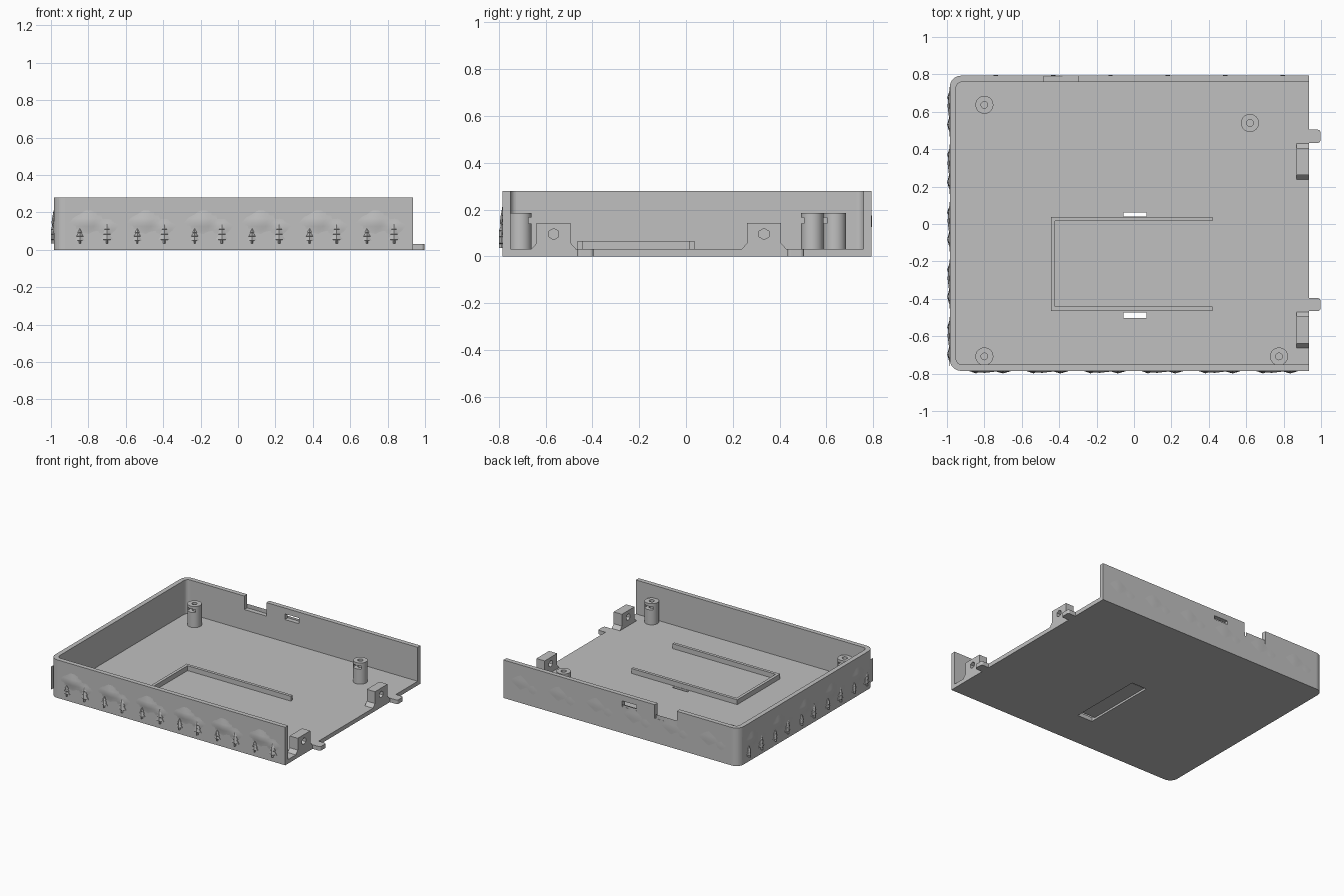
import bpy, bmesh, math

cube = bpy.data.objects.get("Cube")
if cube:
    bpy.data.objects.remove(cube, do_unlink=True)

grey = bpy.data.materials.new("plain_grey")
grey.use_nodes = True
grey.diffuse_color = (0.53, 0.53, 0.53, 1)
grey.node_tree.nodes["Principled BSDF"].inputs["Base Color"].default_value = (0.53, 0.53, 0.53, 1)

L, R, F, B, H = -0.985, 0.935, -0.785, 0.793, 0.28   # case limits
WALL, FLOOR = 0.034, 0.03


def add(name, bm):
    bmesh.ops.recalc_face_normals(bm, faces=bm.faces)
    me = bpy.data.meshes.new(name)
    bm.to_mesh(me)
    bm.free()
    me.materials.append(grey)
    ob = bpy.data.objects.new(name, me)
    bpy.context.scene.collection.objects.link(ob)
    return ob


def prism(name, pts, lo, hi, axis="z"):
    """Extrude a 2D outline: (x, y) along z, or (y, z) along x."""
    bm = bmesh.new()
    place = (lambda p, t: (p[0], p[1], t)) if axis == "z" else (lambda p, t: (t, p[0], p[1]))
    low = [bm.verts.new(place(p, lo)) for p in pts]
    high = [bm.verts.new(place(p, hi)) for p in pts]
    bm.faces.new(low)
    bm.faces.new(high)
    for i in range(len(pts)):
        j = (i + 1) % len(pts)
        bm.faces.new((low[i], low[j], high[j], high[i]))
    return add(name, bm)


def box(name, x0, x1, y0, y1, z0, z1):
    return prism(name, [(x0, y0), (x1, y0), (x1, y1), (x0, y1)], z0, z1)


def circle(cx, cy, r, n):
    return [(cx + r * math.cos(math.tau * i / n + math.pi / 2),
             cy + r * math.sin(math.tau * i / n + math.pi / 2)) for i in range(n)]


def rounded(x0, x1, y0, y1, r, side):
    """Rectangle whose two corners on one x side are rounded."""
    n = 8
    arc = [math.pi / 2 * i / n for i in range(n + 1)]
    xr, xs = (x0, x1) if side < 0 else (x1, x0)
    top = [(xr - side * r + side * r * math.sin(a), y1 - r + r * math.cos(a)) for a in arc]
    bot = [(x, y0 + y1 - y) for x, y in reversed(top)]
    return [(xs, y1)] + top + bot + [(xs, y0)]


def cut(ob, cutters):
    for c in cutters:
        c.hide_render = True
        m = ob.modifiers.new("cut", "BOOLEAN")
        m.operation, m.solver, m.object = "DIFFERENCE", "EXACT", c
    dg = bpy.context.evaluated_depsgraph_get()
    me = bpy.data.meshes.new_from_object(ob.evaluated_get(dg))
    ob.modifiers.clear()
    ob.data = me
    for c in cutters:
        bpy.data.objects.remove(c, do_unlink=True)


# Tray, open at the right end, with port openings and strap slots
case = prism("case_shell", rounded(L, R, F, B, 0.06, -1), 0, H)
cut(case, [
    prism("inside", rounded(L + WALL, R + 0.2, F + WALL, B - WALL, 0.03, -1), FLOOR, H + 0.1),
    box("wall_notch", -0.48, -0.30, B - 0.08, B + 0.1, 0.18, H + 0.1),
    box("wall_slot", -0.15, -0.035, B - 0.08, B + 0.1, 0.195, 0.237),
    box("strap_channel", -0.055, 0.068, -0.503, 0.062, -0.1, 0.015),
    box("strap_slot_back", -0.055, 0.068, 0.040, 0.062, -0.1, 0.1),
    box("strap_slot_front", -0.055, 0.068, -0.503, -0.474, -0.1, 0.1)])

# U-shaped rib on the floor
fx0, fx1, fy0, fy1, ft = -0.444, 0.42, -0.464, 0.037, 0.022
prism("floor_rib", [(fx0, fy0), (fx1, fy0), (fx1, fy0 + ft), (fx0 + ft, fy0 + ft),
                    (fx0 + ft, fy1 - ft), (fx1, fy1 - ft), (fx1, fy1), (fx0, fy1)],
      FLOOR - 0.002, 0.066)

# Screw posts with a nut slot facing the middle
for i, (x, y) in enumerate([(-0.8, 0.637), (0.62, 0.54), (-0.8, -0.708), (0.775, -0.708)]):
    post = prism(f"screw_post_{i + 1}", circle(x, y, 0.048, 32), FLOOR - 0.002, 0.186)
    s = -1 if y > 0 else 1
    ya, yb = sorted((y - s * 0.033, y + s * 0.1))
    cut(post, [prism("screw_hole", circle(x, y, 0.018, 20), FLOOR + 0.002, 0.3),
               box("nut_slot", x - 0.033, x + 0.033, ya, yb, 0.14, 0.165)])
    post.select_set(True)
    bpy.context.view_layer.objects.active = post
    bpy.ops.object.shade_smooth_by_angle(angle=math.radians(30))
    post.select_set(False)

# Drilled end brackets and snap tabs
for i, y in enumerate((-0.566, 0.334)):
    a, b, z = 0.073, 0.097, FLOOR - 0.001
    bracket = prism(f"end_bracket_{i + 1}",
                    [(y - b, z), (y + b, z), (y + a, 0.056), (y + a, 0.143),
                     (y - a, 0.143), (y - a, 0.056)], 0.868, R, "x")
    cut(bracket, [prism("bracket_hole", circle(y, 0.095, 0.024, 6), 0.8, 1, "x")])
    prism(f"snap_tab_{i + 1}", rounded(R - 0.01, 0.997, y + 0.1, y + 0.17, 0.015, 1), 0, FLOOR)


# Wall reliefs: place(u, z, d) maps along-wall, height and outward depth to space
def front(u, z, d):
    return (u, F - d, z)


def left(u, z, d):
    return (L - d, -u, z)


def back(u, z, d):
    return (-u, B + d, z)


def hill(name, place, centre, depth):
    """Soft ridge with a main summit and a lower shoulder."""
    bm = bmesh.new()
    n, m = 12, 8
    rows = []
    for j in range(m + 1):
        z = 0.04 + 0.17 * j / m
        row = []
        for i in range(n + 1):
            u = -0.15 + 0.3 * i / n
            main = 1 - abs(u + 0.03) / 0.11 - abs(z - 0.15) / 0.075
            side = 0.7 - abs(u - 0.07) / 0.11 - abs(z - 0.12) / 0.08
            h = max(0, main, side)
            row.append(bm.verts.new(place(centre + u, z, depth * h - 0.001)))
        rows.append(row)
    for j in range(m):
        for i in range(n):
            bm.faces.new((rows[j][i], rows[j][i + 1], rows[j + 1][i + 1], rows[j + 1][i]))
    ob = add(name, bm)
    ob.data.shade_smooth()


def tree(name, place, u, s):
    """Fir with a trunk and three tapering tiers."""
    half = [(0.2, 0), (0.2, 0.16), (1, 0.2), (0.45, 0.45), (0.75, 0.47), (0.3, 0.7), (0.5, 0.72)]
    half = [(u + 0.032 * s * w, 0.035 + 0.105 * s * t) for w, t in half]
    pts = half + [(u, 0.035 + 0.105 * s)] + [(2 * u - a, z) for a, z in reversed(half)]
    bm = bmesh.new()
    base = [bm.verts.new(place(a, z, -0.002)) for a, z in pts]
    rim = [bm.verts.new(place(a, z, 0.005)) for a, z in pts]
    spine = [bm.verts.new(place(u, z, 0.014)) for a, z in half]
    k, tip = len(half), rim[len(half)]
    for i in range(len(pts)):
        j = (i + 1) % len(pts)
        bm.faces.new((base[i], base[j], rim[j], rim[i]))
    for i in range(k - 1):
        bm.faces.new((rim[i], rim[i + 1], spine[i + 1], spine[i]))
        bm.faces.new((rim[-1 - i], rim[-2 - i], spine[i + 1], spine[i]))
    bm.faces.new((rim[k - 1], tip, spine[-1]))
    bm.faces.new((rim[k + 1], tip, spine[-1]))
    bm.faces.new((rim[0], rim[-1], spine[0]))
    add(name, bm)


for side, place, count, shift, depth in (("front", front, 6, -0.005, 0.013),
                                         ("left", left, 5, 0.01, 0.014),
                                         ("back", back, 6, 0, 0.004)):
    for i in range(count):
        c = shift + 0.307 * (i - (count - 1) / 2)
        hill(f"{side}_hill_{i + 1}", place, c, depth)
        if side != "back":
            tree(f"{side}_small_fir_{i + 1}", place, c - 0.073, 0.76)
            tree(f"{side}_tall_fir_{i + 1}", place, c + 0.072, 1.0)
